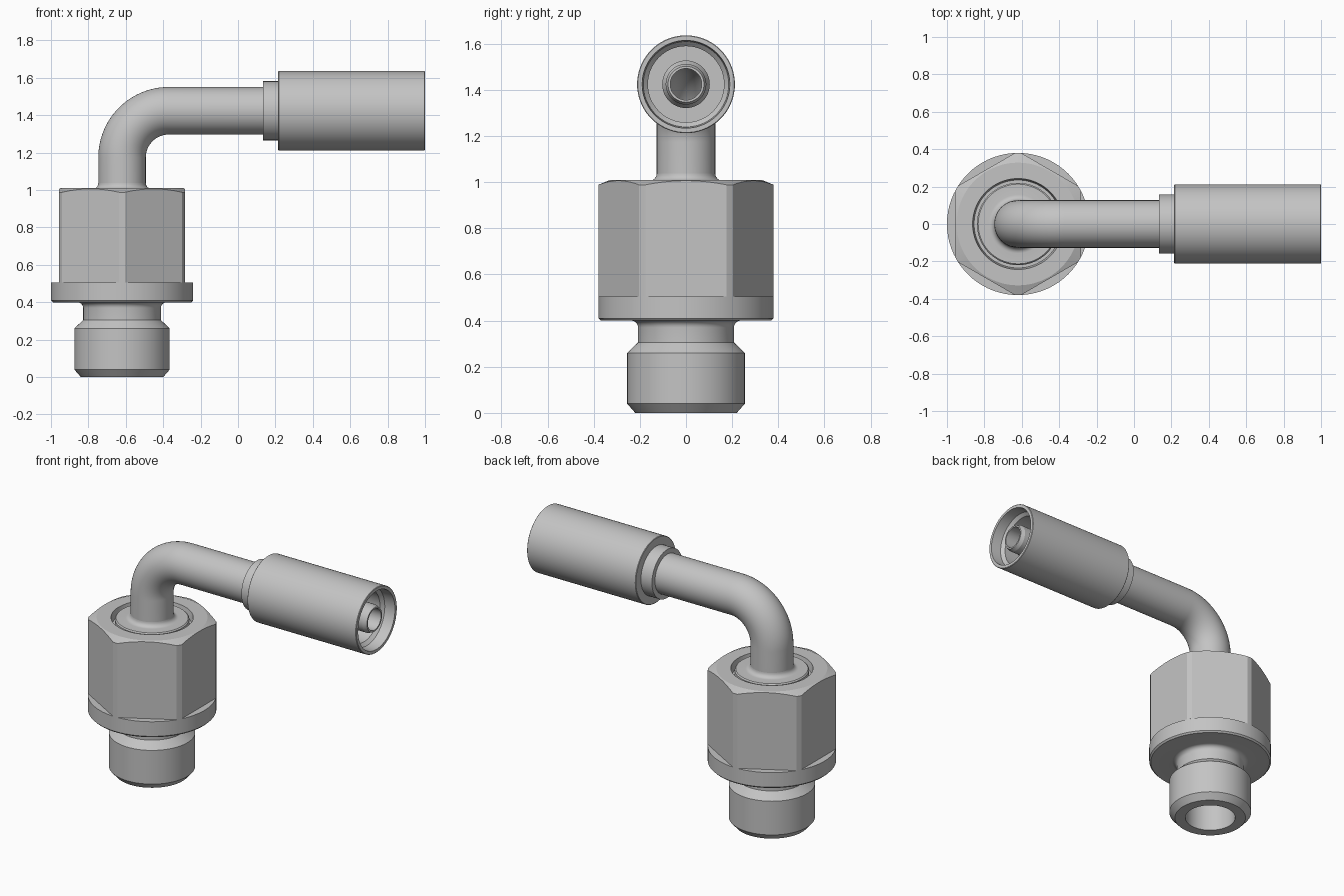
import bpy, bmesh, math
from mathutils import Vector, Matrix

if "Cube" in bpy.data.objects:
    bpy.data.objects.remove(bpy.data.objects["Cube"])

AX = -0.62          # x of the vertical axis
TZ = 1.424          # z of the horizontal axis
R_BEND = 0.25
SEG = 72

steel = bpy.data.materials.new("plain grey steel")
steel.diffuse_color = (0.55, 0.55, 0.55, 1)
steel.use_nodes = True
steel.node_tree.nodes["Principled BSDF"].inputs["Base Color"].default_value = steel.diffuse_color


def loft(name, rings, closed=False):
    """Skin a list of equal-length vertex rings."""
    bm = bmesh.new()
    vr = [[bm.verts.new(p) for p in ring] for ring in rings]
    n = len(vr[0])
    pairs = list(zip(vr, vr[1:])) + ([(vr[-1], vr[0])] if closed else [])
    for a, b in pairs:
        for i in range(n):
            j = (i + 1) % n
            bm.faces.new((a[i], a[j], b[j], b[i]))
    bmesh.ops.recalc_face_normals(bm, faces=bm.faces)
    me = bpy.data.meshes.new(name)
    bm.to_mesh(me)
    bm.free()
    me.materials.append(steel)
    ob = bpy.data.objects.new(name, me)
    bpy.context.collection.objects.link(ob)
    bpy.ops.object.select_all(action='DESELECT')
    ob.select_set(True)
    bpy.context.view_layer.objects.active = ob
    bpy.ops.object.shade_smooth_by_angle(angle=math.radians(20))
    return ob


def circle(origin, rot, r):
    return [Vector(origin) + rot @ Vector((r * math.cos(2 * math.pi * i / SEG),
            r * math.sin(2 * math.pi * i / SEG), 0)) for i in range(SEG)]


def revolve(name, profile, horizontal=False):
    """Closed (radius, position) profile around the vertical or horizontal axis."""
    rings = []
    for r, t in profile:
        if horizontal:
            rings.append(circle((t, 0, TZ), Matrix.Rotation(math.pi / 2, 3, 'Y'), r))
        else:
            rings.append(circle((AX, 0, t), Matrix.Identity(3), r))
    return loft(name, rings, closed=True)


def fillet(cr, cz, rad, a0, a1, n=6):
    return [(cr + rad * math.cos(math.radians(a0 + (a1 - a0) * i / n)),
             cz + rad * math.sin(math.radians(a0 + (a1 - a0) * i / n))) for i in range(n + 1)]


# Threaded stud with undercut neck and round flange
revolve("threaded_stud",
        [(0.155, 0), (0.22, 0), (0.255, 0.04), (0.255, 0.26), (0.208, 0.305)]
        + fillet(0.238, 0.37, 0.03, 180, 90)
        + [(0.37, 0.40), (0.38, 0.41), (0.38, 0.505), (0.07, 0.505), (0.155, 0.45)])

# Hexagon nut: corners trimmed to the flange radius, conical top chamfer
APO, RC, R_TOP, Z_TOP = 0.337, 0.38, 0.328, 1.01
corner = math.acos(APO / RC)
polar = []
for k in range(6):
    phis = [corner * (i / 8 - 1) for i in range(17)] + [math.pi / 6]
    for p in phis:
        polar.append((k * math.pi / 3 + p, min(RC, APO / math.cos(p))))


def nut_ring(radius, height):
    return [Vector((AX + radius(r) * math.cos(a), radius(r) * math.sin(a), height(r)))
            for a, r in polar]


loft("hex_nut", [
    nut_ring(lambda r: r, lambda r: 0.505),
    nut_ring(lambda r: r, lambda r: Z_TOP - 0.42 * (r - R_TOP)),
    nut_ring(lambda r: R_TOP, lambda r: Z_TOP),
    nut_ring(lambda r: 0.243, lambda r: Z_TOP),
    nut_ring(lambda r: 0.235, lambda r: 0.96),
    nut_ring(lambda r: 0.07, lambda r: 0.96),
    nut_ring(lambda r: 0.07, lambda r: 0.505)], closed=True)

# Seat disc in the nut, filleted up into the tube
revolve("tube_seat", [(0.07, 0.955), (0.22, 0.955), (0.22, 1.0), (0.213, 1.007)]
        + fillet(0.157, 1.037, 0.03, 270, 180) + [(0.07, 1.037)])

# Bent tube with through bore
path = [(AX, 1.0, 0.0)]
for i in range(25):
    a = math.pi / 2 * i / 24
    path.append((AX + R_BEND * (1 - math.cos(a)), TZ - R_BEND + R_BEND * math.sin(a), a))
path.append((0.3, TZ, math.pi / 2))


def tube_rings(r, pts):
    return [circle((x, 0, z), Matrix.Rotation(a, 3, 'Y'), r) for x, z, a in pts]


loft("bent_tube", tube_rings(0.127, path) + tube_rings(0.068, path[::-1]), closed=True)

# Collar behind the crimp sleeve
revolve("collar", [(0.07, 0.135), (0.158, 0.135), (0.158, 0.23), (0.07, 0.23)], True)

# Crimp sleeve, open at the hose end
revolve("crimp_sleeve", [(0.07, 0.215), (0.209, 0.215), (0.212, 0.218), (0.212, 0.997),
                         (0.209, 1.0), (0.19, 1.0), (0.185, 0.93), (0.165, 0.91),
                         (0.165, 0.30), (0.07, 0.30)], True)

# Hose nipple with barbs inside the sleeve
barbs = []
for i in range(4):
    x = 0.40 + i * 0.13
    barbs += [(0.088, x), (0.103, x + 0.01), (0.103, x + 0.07), (0.088, x + 0.10)]
revolve("hose_nipple", [(0.068, 0.29), (0.103, 0.29), (0.103, 0.37)] + barbs
        + [(0.088, 0.96), (0.078, 0.985), (0.068, 0.985)], True)
